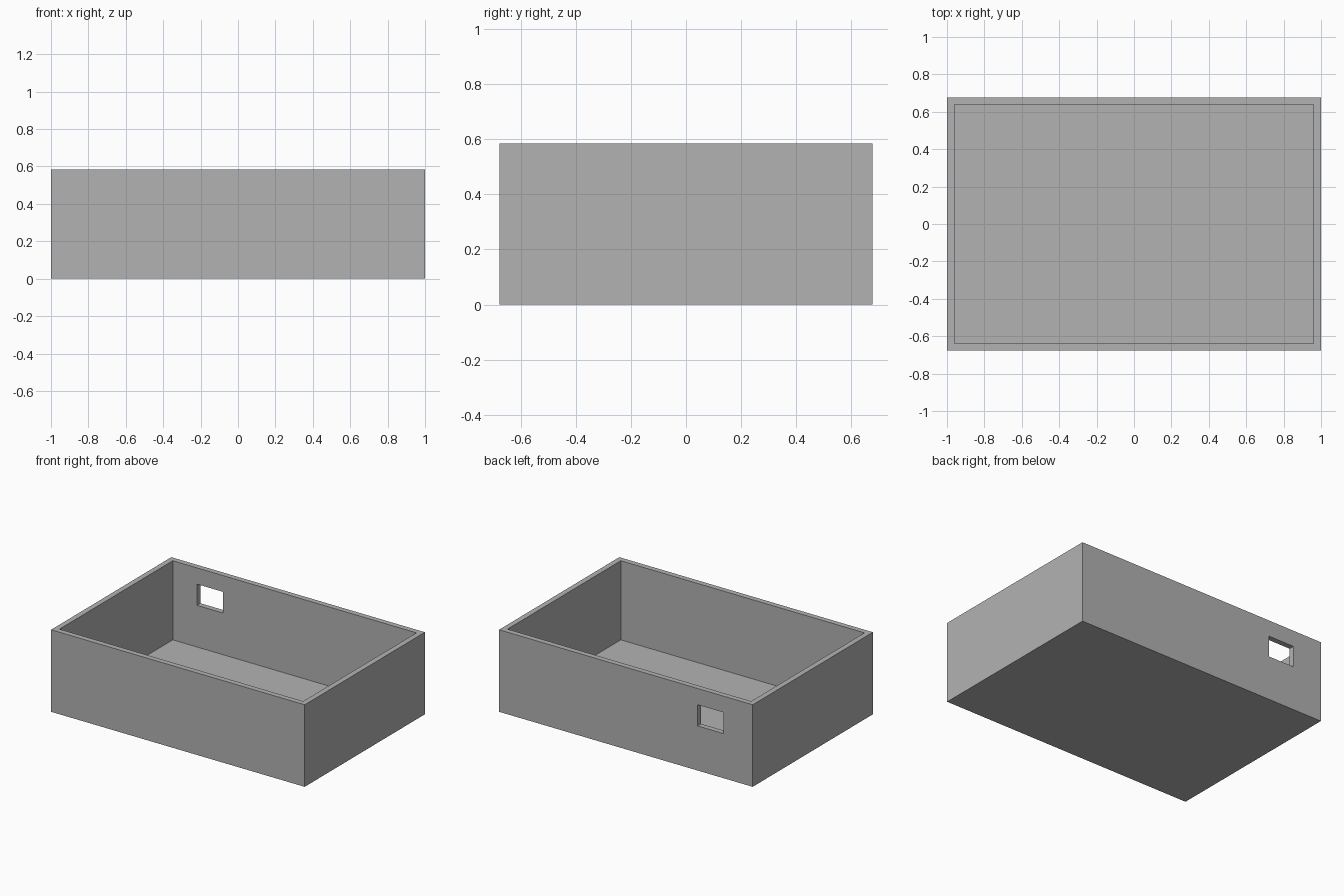
import bpy
from mathutils import Vector

if "Cube" in bpy.data.objects:
    bpy.data.objects.remove(bpy.data.objects["Cube"])

HX, HY, H = 1.0, 0.677, 0.585   # outer half sizes and height
WALL, FLOOR = 0.039, 0.021

grey = bpy.data.materials.new("mid grey")
grey.diffuse_color = (0.448, 0.448, 0.448, 1)
grey.use_nodes = True
grey.node_tree.nodes["Principled BSDF"].inputs["Base Color"].default_value = grey.diffuse_color


def box(name, lo, hi):
    """Axis-aligned box between two corners."""
    lo, hi = Vector(lo), Vector(hi)
    bpy.ops.mesh.primitive_cube_add(size=1, location=(lo + hi) / 2)
    ob = bpy.context.object
    ob.name = name
    ob.scale = hi - lo
    bpy.ops.object.transform_apply(location=True, rotation=False, scale=True)
    ob.data.materials.append(grey)
    return ob


# Solid block that becomes the open tray
tray = box("open_box", (-HX, -HY, 0), (HX, HY, H))

# Cutters: inner cavity and the rectangular port in the back wall
cutters = [
    box("cavity_cutter", (-HX + WALL, -HY + WALL, FLOOR), (HX - WALL, HY - WALL, H + 0.2)),
    box("port_cutter", (-0.77, HY - WALL - 0.1, 0.318), (-0.565, HY + 0.1, 0.469)),
]

for cutter in cutters:
    mod = tray.modifiers.new(cutter.name, 'BOOLEAN')
    mod.operation = 'DIFFERENCE'
    mod.solver = 'EXACT'
    mod.object = cutter
    bpy.context.view_layer.objects.active = tray
    bpy.ops.object.modifier_apply(modifier=mod.name)

for cutter in cutters:
    bpy.data.objects.remove(cutter, do_unlink=True)
